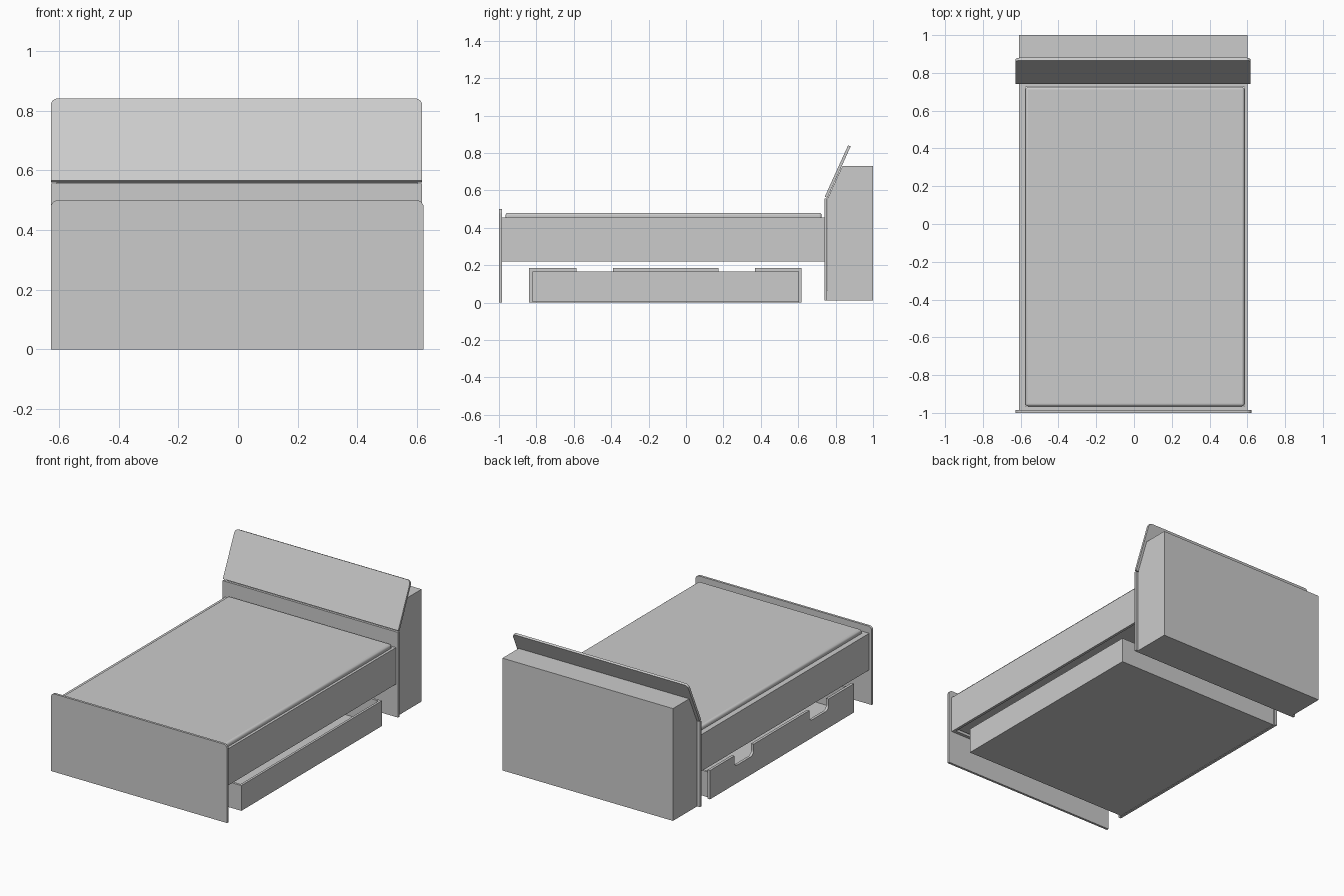
import bpy, bmesh, math
from mathutils import Vector

cube = bpy.data.objects.get("Cube")
if cube:
    bpy.data.objects.remove(cube, do_unlink=True)

grey = bpy.data.materials.new("plain grey")
grey.use_nodes = True
colour = (0.6, 0.6, 0.6, 1)
grey.diffuse_color = colour
grey.node_tree.nodes["Principled BSDF"].inputs["Base Color"].default_value = colour


def finish(name, bm):
    bmesh.ops.recalc_face_normals(bm, faces=bm.faces)
    mesh = bpy.data.meshes.new(name)
    bm.to_mesh(mesh)
    bm.free()
    mesh.materials.append(grey)
    ob = bpy.data.objects.new(name, mesh)
    bpy.context.scene.collection.objects.link(ob)
    return ob


def outline(corners, steps=6):
    """Closed 2D outline; a third number on a corner rounds it."""
    pts = []
    for i, c in enumerate(corners):
        p = Vector(c[:2])
        if len(c) == 2:
            pts.append(p)
            continue
        before = Vector(corners[i - 1][:2]) - p
        after = Vector(corners[(i + 1) % len(corners)][:2]) - p
        u, v = before.normalized(), after.normalized()
        for k in range(steps + 1):
            a = k / steps * math.pi / 2
            pts.append(p + c[2] * ((1 - math.sin(a)) * u + (1 - math.cos(a)) * v))
    return pts


def prism(name, corners, axis, start, end):
    """Extrude an outline along x or y."""
    bm = bmesh.new()
    place = (lambda p: (start, p.x, p.y)) if axis == "x" else (lambda p: (p.x, start, p.y))
    face = bm.faces.new([bm.verts.new(place(p)) for p in outline(corners)])
    moved = bmesh.ops.extrude_face_region(bm, geom=[face])["geom"]
    shift = Vector((end - start, 0, 0)) if axis == "x" else Vector((0, end - start, 0))
    bmesh.ops.translate(bm, vec=shift, verts=[g for g in moved if isinstance(g, bmesh.types.BMVert)])
    return finish(name, bm)


def box(name, x, y, z):
    bm = bmesh.new()
    bmesh.ops.create_cube(bm, size=1)
    for v in bm.verts:
        v.co = [r[0] if c < 0 else r[1] for c, r in zip(v.co, (x, y, z))]
    return finish(name, bm)


# Footboard with rounded top corners
prism("footboard", [(-0.627, 0), (0.622, 0), (0.622, 0.5, 0.025), (-0.627, 0.5, 0.025)],
      "y", -1, -0.985)

# Bed frame
rail_z = (0.22, 0.455)
box("right_rail", (-0.61, -0.575), (-0.985, 0.74), rail_z)
box("left_rail", (0.585, 0.602), (-0.985, 0.74), rail_z)
box("foot_rail", (-0.575, 0.585), (-0.985, -0.965), rail_z)
box("head_rail", (-0.575, 0.585), (0.725, 0.74), rail_z)

# Mattress with soft edges
mattress = box("mattress", (-0.575, 0.585), (-0.965, 0.725), (0.23, 0.48))
bevel = mattress.modifiers.new("soft_edges", "BEVEL")
bevel.width = 0.014
bevel.segments = 4
bpy.context.view_layer.objects.active = mattress
mattress.select_set(True)
bpy.ops.object.shade_smooth_by_angle()
mattress.select_set(False)

# Headboard storage box with sloping front
prism("headboard_box", [(0.755, 0.01), (1, 0.01), (1, 0.73), (0.836, 0.73), (0.757, 0.556)],
      "x", -0.608, 0.602)
box("headboard_panel", (-0.627, 0.617), (0.74, 0.755), (0.01, 0.556))

# Leaning backrest
backrest = prism("backrest", [(-0.627, 0), (0.617, 0), (0.617, 0.302, 0.025), (-0.627, 0.302, 0.025)],
                 "y", 0, 0.015)
backrest.location = (0, 0.742, 0.566)
backrest.rotation_euler.x = -math.radians(24.4)

# Open drawer box
top = 0.165
box("drawer_floor", (-0.585, 0.598), (-0.82, 0.605), (0.003, 0.015))
box("drawer_back", (0.583, 0.598), (-0.82, 0.605), (0.003, top))
for name, y in (("drawer_foot_side", -0.82), ("drawer_head_side", 0.59)):
    box(name, (-0.585, 0.583), (y, y + 0.015), (0.015, top))

# Drawer front with two rounded hand notches
front = [(-0.84, 0), (0.617, 0), (0.617, 0.185)]
for a, b in ((0.37, 0.175), (-0.39, -0.585)):
    front += [(a, 0.185), (a, 0.115, 0.03), (b, 0.115, 0.03), (b, 0.185)]
front.append((-0.84, 0.185))
prism("drawer_front", front, "x", -0.602, -0.585)
